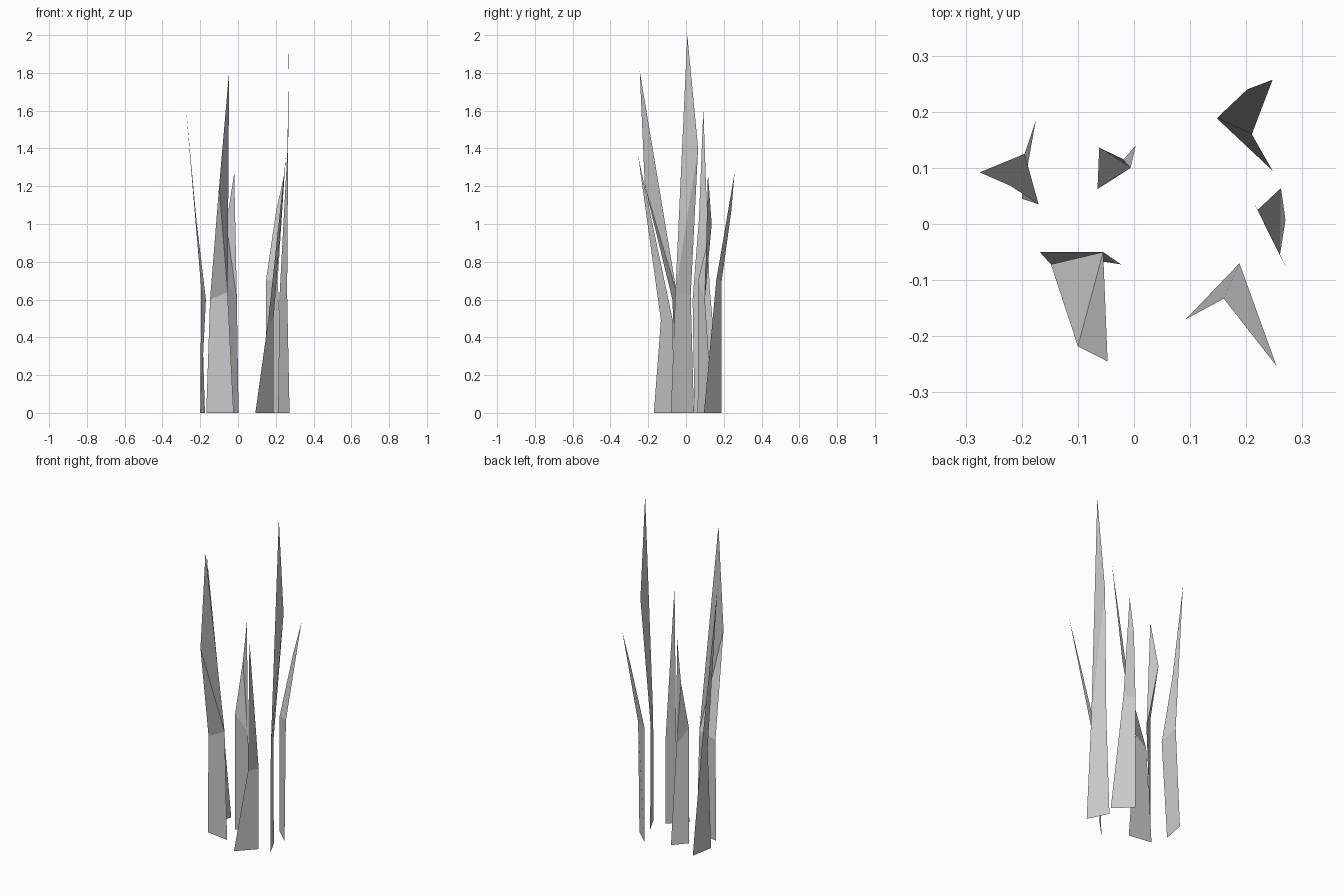
import bpy

# Each blade: base edge, mid edge, optional shoulder on the first edge, tip
BLADES = {
    "west_blade": dict(base=[(-0.20, 0.045, 0), (-0.175, 0.185, 0)],
                       mid=[(-0.17, 0.035, 0.6), (-0.195, 0.125, 0.66)],
                       shoulder=(-0.22, 0.068, 1.02), tip=(-0.275, 0.092, 1.61)),
    "centre_blade": dict(base=[(-0.065, 0.062, 0), (0.003, 0.14, 0)],
                         mid=[(-0.065, 0.064, 0.7), (-0.006, 0.10, 0.6)],
                         shoulder=(-0.062, 0.136, 1.0), tip=(-0.02, 0.116, 1.27)),
    "back_right_blade": dict(base=[(0.148, 0.188, 0), (0.247, 0.095, 0)],
                             mid=[(0.148, 0.189, 0.7), (0.21, 0.16, 0.7)],
                             shoulder=(0.202, 0.24, 1.07), tip=(0.247, 0.257, 1.27)),
    "east_blade": dict(base=[(0.212, 0.042, 0), (0.273, -0.08, 0)],
                       mid=[(0.22, 0.025, 0.62), (0.26, -0.056, 0.64)],
                       shoulder=(0.262, 0.064, 1.4), tip=(0.27, 0.007, 2.0)),
    "front_left_blade": dict(base=[(-0.168, -0.05, 0), (-0.023, -0.072, 0)],
                             mid=[(-0.148, -0.072, 0.6), (-0.055, -0.05, 0.64)],
                             shoulder=(-0.10, -0.218, 1.2), tip=(-0.047, -0.245, 1.81)),
    "front_right_blade": dict(base=[(0.092, -0.17, 0), (0.188, -0.07, 0)],
                              mid=[(0.16, -0.133, 0.49), (0.188, -0.07, 0.49)],
                              shoulder=None, tip=(0.254, -0.253, 1.36)),
}


def make_blade(name, base, mid, shoulder, tip):
    """Flat-faced leaf: a quad stem topped by one or two triangles."""
    verts = base + mid + [tip]
    faces = [(0, 1, 3, 2)]
    if shoulder:
        verts.append(shoulder)
        faces += [(2, 3, 5), (5, 3, 4)]
    else:
        faces.append((2, 3, 4))
    mesh = bpy.data.meshes.new(name)
    mesh.from_pydata(verts, [], faces)
    mesh.update()
    obj = bpy.data.objects.new(name, mesh)
    bpy.context.collection.objects.link(obj)
    return obj


# Clump of six grass blades
for blade_name, parts in BLADES.items():
    make_blade(blade_name, **parts)
